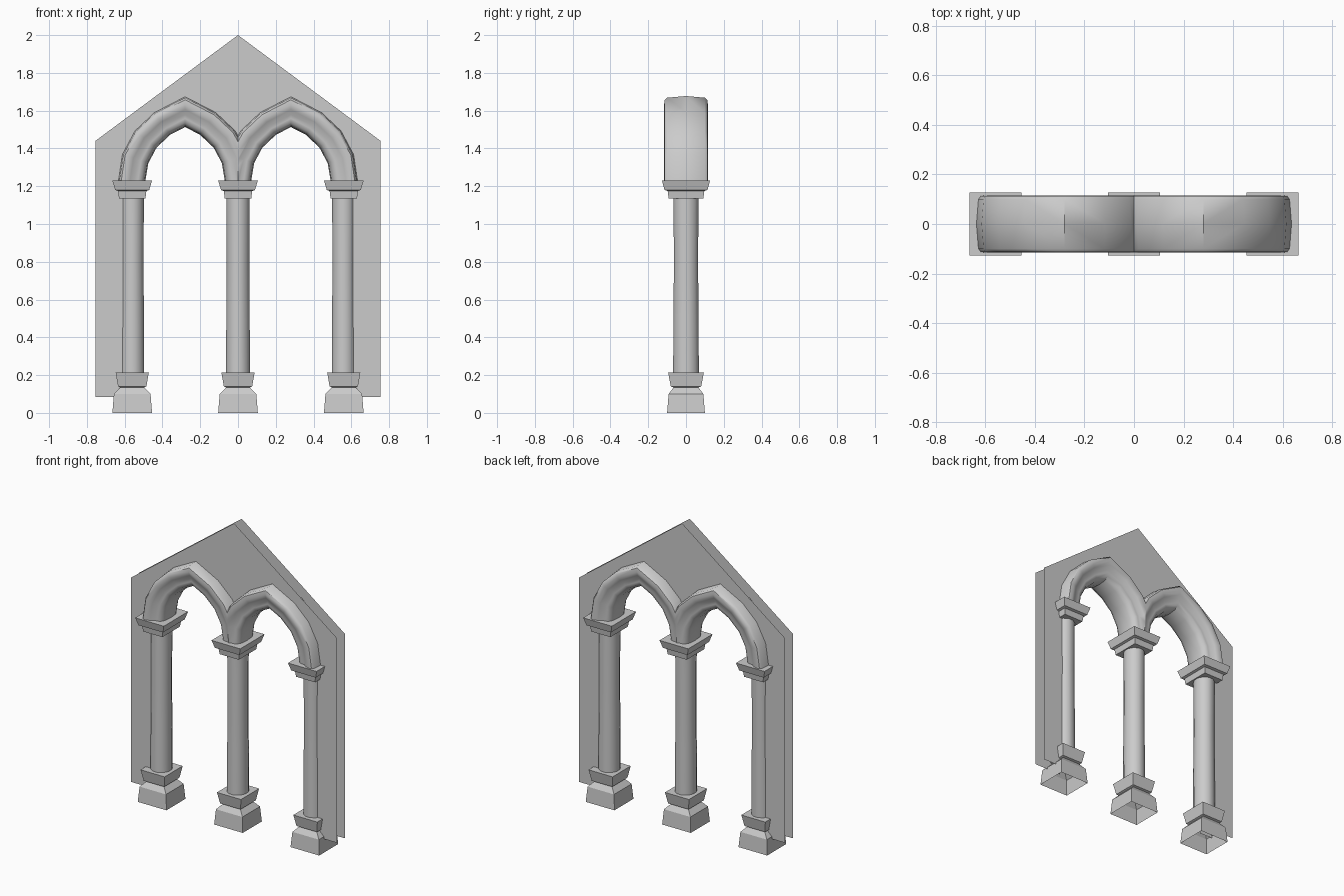
import bpy, bmesh, math
from mathutils import Vector

cube = bpy.data.objects.get("Cube")
if cube:
    bpy.data.objects.remove(cube, do_unlink=True)

stone = bpy.data.materials.new("grey_stone")
stone.use_nodes = True
GREY = (0.6, 0.6, 0.6, 1)
stone.diffuse_color = GREY
stone.node_tree.nodes["Principled BSDF"].inputs["Base Color"].default_value = GREY

SPACING = 0.56
SPRING = 1.23


def finish(bm, name, smooth=None):
    mesh = bpy.data.meshes.new(name)
    bm.to_mesh(mesh)
    bm.free()
    mesh.materials.append(stone)
    obj = bpy.data.objects.new(name, mesh)
    bpy.context.collection.objects.link(obj)
    if smooth:
        bpy.ops.object.select_all(action="DESELECT")
        obj.select_set(True)
        bpy.context.view_layer.objects.active = obj
        bpy.ops.object.shade_smooth_by_angle(angle=math.radians(smooth))
    return obj


def skin(bm, rings):
    """Join consecutive closed rings of points with quads."""
    loops = [[bm.verts.new(p) for p in ring] for ring in rings]
    n = len(loops[0])
    for a, b in zip(loops, loops[1:]):
        for i in range(n):
            j = (i + 1) % n
            bm.faces.new((a[i], a[j], b[j], b[i]))
    return loops


def square_stack(name, x, levels, close_bottom=False):
    """Stepped block from (height, half width, half depth) levels."""
    bm = bmesh.new()
    corners = ((-1, -1), (1, -1), (1, 1), (-1, 1))
    loops = skin(bm, [[(x + sx * w, sy * d, z) for sx, sy in corners]
                      for z, w, d in levels])
    bm.faces.new(loops[-1])
    if close_bottom:
        bm.faces.new(loops[0][::-1])
    return finish(bm, name)


def shaft(name, x, levels, sides=12):
    """Round column shaft from (height, radius) levels."""
    bm = bmesh.new()
    angles = [math.tau * (i + 0.5) / sides for i in range(sides)]
    skin(bm, [[(x + r * math.cos(a), 1.07 * r * math.sin(a), z) for a in angles]
              for z, r in levels])
    return finish(bm, name, 40)


# Three columns, each with base, shaft and capital
base = [(0, 0.105, 0.1), (0.1, 0.097, 0.092), (0.135, 0.063, 0.066),
        (0.14, 0.075, 0.08), (0.215, 0.088, 0.095)]
capital = [(1.135, 0.07, 0.092), (1.175, 0.075, 0.097),
           (1.18, 0.09, 0.114), (SPRING, 0.105, 0.127)]
for side, x in (("right", -SPACING), ("middle", 0), ("left", SPACING)):
    square_stack(side + "_column_base", x, base)
    shaft(side + "_column_shaft", x,
          [(0.2, 0.066), (0.5, 0.064), (0.8, 0.062), (1.15, 0.064)])
    square_stack(side + "_column_capital", x, capital, True)

# Pointed arch centre line, from the middle column to the left column
half = [(SPACING, SPRING), (0.542, 1.345), (0.487, 1.448),
        (0.4, 1.53), (0.28, 1.592)]
path = [(SPACING - x, z) for x, z in half[:-1]] + half[::-1]

# Moulded cross-section: (outward offset, depth), front half then mirrored
section = [(0.076, 0), (0.068, 0.1), (0.058, 0.113), (0.035, 0.116),
           (0.012, 0.107), (-0.012, 0.09), (-0.03, 0.09), (-0.05, 0.083),
           (-0.065, 0.055), (-0.07, 0)]
section = section + [(o, -d) for o, d in section[-2:0:-1]]


def mitre(i):
    """Outward direction at a path point, lengthened at corners."""
    pts = [Vector(p) for p in path]
    if i in (0, len(pts) - 1):
        return Vector((-1 if i == 0 else 1, 0))
    a = (pts[i] - pts[i - 1]).normalized()
    b = (pts[i + 1] - pts[i]).normalized()
    na, nb = Vector((-a.y, a.x)), Vector((-b.y, b.x))
    m = (na + nb).normalized()
    return m / m.dot(na)


bm = bmesh.new()
rings = []
for i, (x, z) in enumerate(path):
    m = mitre(i)
    rings.append([(x + m.x * o, d, z + m.y * o) for o, d in section])
skin(bm, rings)
# Trim at the centre so the mirrored arches meet in a clean valley
bmesh.ops.bisect_plane(bm, geom=bm.verts[:] + bm.edges[:] + bm.faces[:],
                       plane_co=(0, 0, 0), plane_no=(-1, 0, 0), clear_outer=True)
bmesh.ops.mirror(bm, geom=bm.verts[:] + bm.edges[:] + bm.faces[:],
                 axis="X", merge_dist=0.0005)
bmesh.ops.recalc_face_normals(bm, faces=bm.faces)
finish(bm, "twin_arches", 45)

# Thin gabled wall skins, pierced by the two openings
outline = [(0, 2), (0.755, 1.44), (0.755, 0.085), (SPACING, 0.085)] + path[::-1]
for name, y in (("front_wall", -0.04), ("back_wall", 0.04)):
    bm = bmesh.new()
    for s in (1, -1):
        face = bm.faces.new([bm.verts.new((s * x, y, z)) for x, z in outline])
        face.normal_update()
        if face.normal.y * y < 0:
            face.normal_flip()
    bmesh.ops.remove_doubles(bm, verts=bm.verts, dist=0.0005)
    finish(bm, name)
